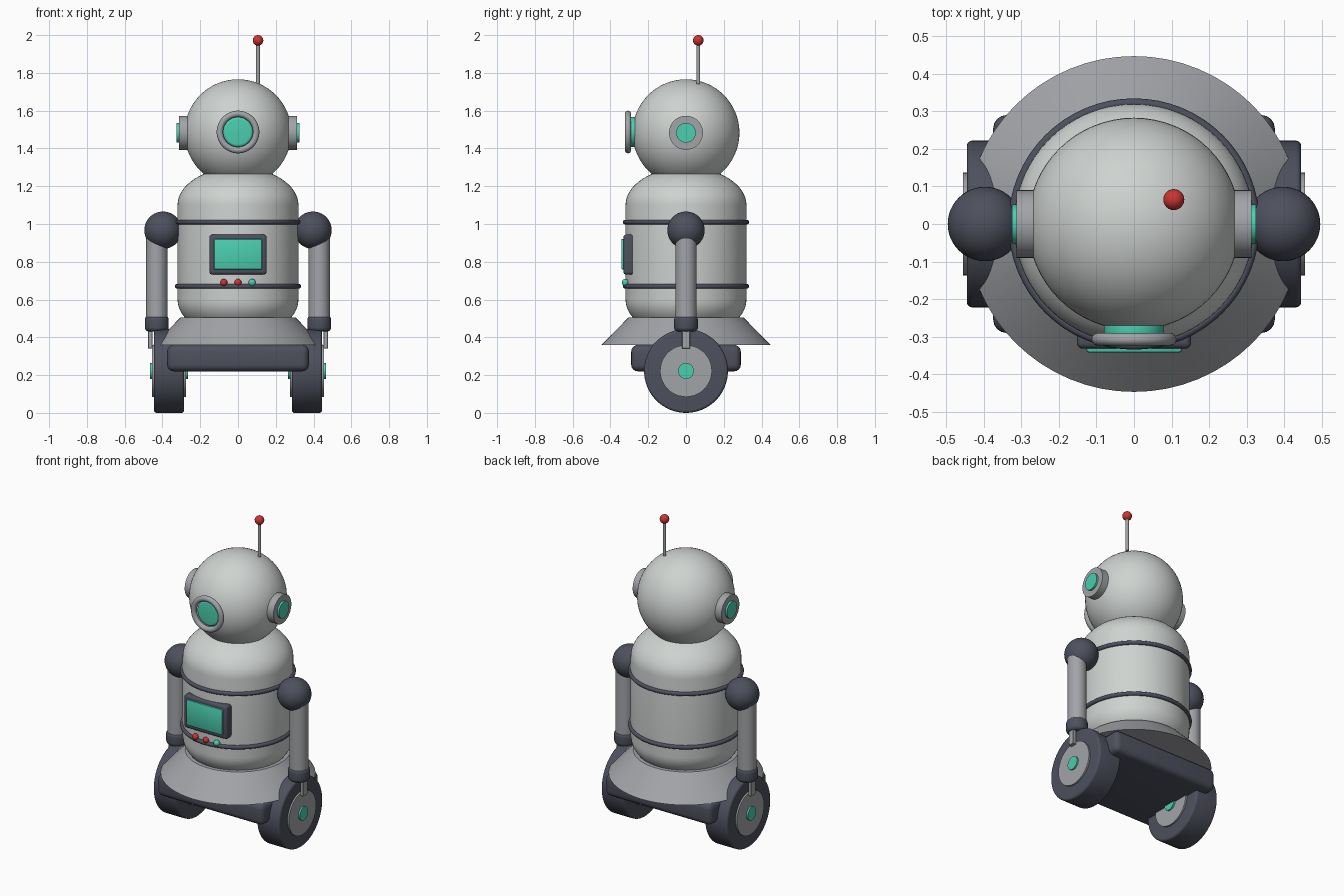
import bpy, bmesh, math
from mathutils import Matrix, Vector

if "Cube" in bpy.data.objects:
    bpy.data.objects.remove(bpy.data.objects["Cube"])


def material(name, rgb):
    m = bpy.data.materials.new(name)
    m.diffuse_color = (*rgb, 1)
    m.use_nodes = True
    m.node_tree.nodes["Principled BSDF"].inputs["Base Color"].default_value = m.diffuse_color
    return m


LIGHT = material("pale grey shell", (0.62, 0.65, 0.63))
GREY = material("mid grey metal", (0.36, 0.37, 0.39))
DARK = material("dark slate", (0.075, 0.08, 0.11))
TEAL = material("teal glow", (0.07, 0.62, 0.43))
RED = material("signal red", (0.60, 0.035, 0.03))

# rotations taking the local z axis to x or to -y
AXES = {"z": Matrix.Identity(4),
        "x": Matrix.Rotation(math.pi / 2, 4, "Y"),
        "y": Matrix.Rotation(math.pi / 2, 4, "X")}


def finish(bm, name, mat, loc, axis="z"):
    bmesh.ops.recalc_face_normals(bm, faces=bm.faces)
    bm.transform(Matrix.Translation(Vector(loc)) @ AXES[axis])
    me = bpy.data.meshes.new(name)
    bm.to_mesh(me)
    bm.free()
    me.materials.append(mat)
    ob = bpy.data.objects.new(name, me)
    bpy.context.collection.objects.link(ob)
    bpy.ops.object.select_all(action="DESELECT")
    ob.select_set(True)
    bpy.context.view_layer.objects.active = ob
    bpy.ops.object.shade_smooth_by_angle(angle=math.radians(35))
    return ob


def lathe(name, mat, profile, loc=(0, 0, 0), axis="z", steps=64):
    """Revolve (radius, height) points around the local z axis."""
    bm = bmesh.new()
    vs = [bm.verts.new((r, 0, z)) for r, z in profile]
    es = [bm.edges.new(p) for p in zip(vs, vs[1:])]
    bmesh.ops.spin(bm, geom=vs + es, axis=(0, 0, 1), cent=(0, 0, 0),
                   angle=2 * math.pi, steps=steps)
    bmesh.ops.remove_doubles(bm, verts=bm.verts, dist=1e-5)
    return finish(bm, name, mat, loc, axis)


def disc(name, mat, r, half, loc, axis="z", round_=0.0, steps=48):
    """Solid cylinder with optionally rounded rims."""
    n = 5 if round_ else 0
    rim = [(r - round_ + round_ * math.cos(a), half - round_ + round_ * math.sin(a))
           for a in [math.pi / 2 * i / n for i in range(n + 1)]] if n else [(r, half)]
    profile = ([(0, -half)] + [(a, -b) for a, b in reversed(rim)]
               + rim + [(0, half)])
    return lathe(name, mat, profile, loc, axis, steps)


def ball(name, mat, r, loc, seg=48):
    bm = bmesh.new()
    bmesh.ops.create_uvsphere(bm, u_segments=seg, v_segments=seg // 2, radius=r)
    return finish(bm, name, mat, loc)


def torus(name, mat, R, r, loc, axis="z"):
    ring = [(R + r * math.cos(a), r * math.sin(a))
            for a in [math.tau * i / 14 for i in range(15)]]
    return lathe(name, mat, ring, loc, axis)


def box(name, mat, size, loc, bevel=0.0, segs=4):
    bm = bmesh.new()
    bmesh.ops.create_cube(bm, size=1)
    bmesh.ops.scale(bm, vec=size, verts=bm.verts)
    if bevel:
        bmesh.ops.bevel(bm, geom=list(bm.edges), offset=bevel, segments=segs,
                        profile=0.5, affect="EDGES")
    return finish(bm, name, mat, loc)


# barrel body with domed ends
quarter = [math.pi / 2 * i / 16 for i in range(17)]
lower = [(0.32 * math.sin(a), 0.60 - 0.2 * math.cos(a)) for a in quarter]
upper = [(0.32 * math.cos(a), 1.10 + 0.2 * math.sin(a)) for a in quarter]
lower[0], upper[-1] = (0, 0.40), (0, 1.30)
lathe("body", LIGHT, lower + upper)
for z in (0.67, 1.01):
    torus("body_band", DARK, 0.322, 0.0125, (0, 0, z))

# flared skirt and chassis
lathe("skirt", GREY, [(0, 0.505), (0.305, 0.505), (0.447, 0.36), (0, 0.36)])
box("chassis", DARK, (0.75, 0.58, 0.14), (0, 0, 0.29), 0.035)

# head, eye and antenna
ball("head", LIGHT, 0.283, (0, 0, 1.483), 64)
disc("eye_lens", TEAL, 0.08, 0.025, (0, -0.278, 1.487), "y", 0.015)
torus("eye_ring", GREY, 0.096, 0.017, (0, -0.307, 1.487), "y")
disc("antenna_rod", GREY, 0.010, 0.11, (0.106, 0.065, 1.85), steps=16)
ball("antenna_tip", RED, 0.028, (0.106, 0.065, 1.972), 24)

# chest screen and buttons
box("screen_frame", DARK, (0.304, 0.06, 0.212), (0, -0.302, 0.838), 0.016)
box("screen", TEAL, (0.254, 0.03, 0.162), (0, -0.327, 0.84), 0.006, 2)
for x, mat in ((-0.075, RED), (0, RED), (0.075, TEAL)):
    ball("button", mat, 0.019, (x, -0.321, 0.69), 20)

for s, side in ((-1, "left"), (1, "right")):
    # ear pods
    disc(side + "_ear", GREY, 0.09, 0.032, (s * 0.281, 0, 1.483), "x")
    disc(side + "_ear_light", TEAL, 0.052, 0.02, (s * 0.305, 0, 1.483), "x")
    # arm with shoulder, cuff and gripper
    ball(side + "_shoulder", DARK, 0.099, (s * 0.397, 0, 0.967))
    disc(side + "_arm", GREY, 0.056, 0.22, (s * 0.43, 0, 0.71), steps=32)
    disc(side + "_cuff", DARK, 0.063, 0.042, (s * 0.43, 0, 0.473), "z", 0.022, 32)
    for off in (-0.034, 0.034):
        box(side + "_finger", GREY, (0.024, 0.042, 0.11),
            (s * 0.43 + off, 0, 0.395), 0.003, 1)
    # wheel with hub plate and cap showing on both faces
    wheel = (s * 0.365, 0, 0.222)
    disc(side + "_tyre", DARK, 0.222, 0.08, wheel, "x", 0.014, 64)
    disc(side + "_hub", GREY, 0.137, 0.09, wheel, "x")
    disc(side + "_hub_cap", TEAL, 0.042, 0.10, wheel, "x", steps=32)
